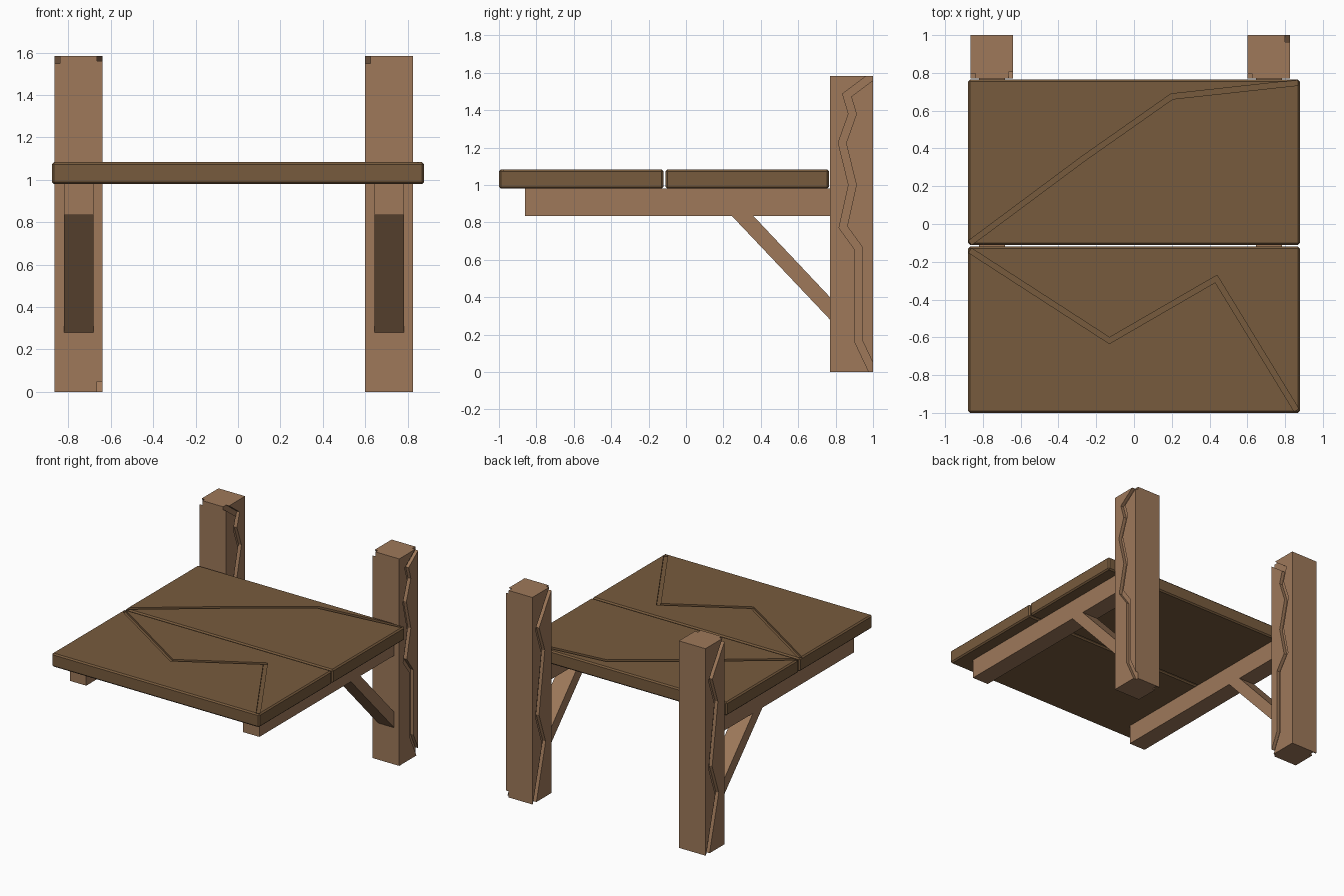
import bpy, bmesh
from mathutils import Vector

if "Cube" in bpy.data.objects:
    bpy.data.objects.remove(bpy.data.objects["Cube"])


def material(name, rgb):
    m = bpy.data.materials.new(name)
    m.diffuse_color = (*rgb, 1)
    m.use_nodes = True
    m.node_tree.nodes["Principled BSDF"].inputs["Base Color"].default_value = m.diffuse_color
    return m


PLANK = material("dark brown wood", (0.185, 0.104, 0.047))
TIMBER = material("light brown wood", (0.342, 0.190, 0.102))


def to_object(bm, name, mat):
    bmesh.ops.recalc_face_normals(bm, faces=bm.faces)
    me = bpy.data.meshes.new(name)
    bm.to_mesh(me)
    bm.free()
    me.materials.append(mat)
    ob = bpy.data.objects.new(name, me)
    bpy.context.collection.objects.link(ob)
    return ob


def box(name, lo, hi, mat, bevel=0):
    bm = bmesh.new()
    bmesh.ops.create_cube(bm, size=1)
    for v in bm.verts:
        v.co = Vector([(a + b) / 2 + c * (b - a) for a, b, c in zip(lo, hi, v.co)])
    if bevel:
        bmesh.ops.bevel(bm, geom=bm.edges[:], offset=bevel, segments=1, affect='EDGES')
    return to_object(bm, name, mat)


def carve(ob, path, width, place, inner, outer, mat):
    """Cut a zigzag crack: 2D path with mitred width, place(u, v, depth) -> 3D."""
    pts = [Vector(p) for p in path]
    bm = bmesh.new()
    rings = []
    for i, p in enumerate(pts):
        a = (p - pts[i - 1]).normalized() if i else None
        b = (pts[i + 1] - p).normalized() if i < len(pts) - 1 else None
        a, b = a or b, b or a
        t = (a + b).normalized()
        n = Vector((-t.y, t.x))
        n *= width / 2 / max(0.5, n.dot(Vector((-a.y, a.x))))
        rings.append([bm.verts.new(place(q.x, q.y, d)) for q, d in
                      ((p - n, inner), (p + n, inner), (p + n, outer), (p - n, outer))])
    for r, s in zip(rings, rings[1:]):
        for k in range(4):
            j = (k + 1) % 4
            bm.faces.new((r[k], r[j], s[j], s[k]))
    bm.faces.new(rings[0])
    bm.faces.new(rings[-1])
    cutter = to_object(bm, "crack_cutter", mat)
    cutter.hide_render = True
    mod = ob.modifiers.new("crack", 'BOOLEAN')
    mod.operation, mod.solver, mod.object = 'DIFFERENCE', 'EXACT', cutter
    bpy.context.view_layer.objects.active = ob
    bpy.ops.object.modifier_apply(modifier=mod.name)
    bpy.data.objects.remove(cutter)


# Table planks with a crack across each top
planks = [
    ("front_plank", -1.0, -0.12,
     [(-0.868, -0.14), (-0.13, -0.617), (0.435, -0.29), (0.86, -0.985)]),
    ("back_plank", -0.11, 0.765,
     [(-0.868, -0.10), (-0.27, 0.345), (0.2, 0.675), (0.868, 0.748)]),
]
for name, y0, y1, crack in planks:
    ob = box(name, (-0.878, y0, 0.98), (0.878, y1, 1.083), PLANK, 0.01)
    carve(ob, crack, 0.028, lambda u, v, d: (u, v, d), 1.068, 1.12, PLANK)

# Cracks on the post sides as (y, z)
crack_right = [(1.02, 1.60), (0.86, 1.48), (0.89, 1.38), (0.835, 1.225), (0.89, 1.0),
               (0.84, 0.775), (0.92, 0.665), (0.92, 0.17), (1.01, -0.02)]
crack_left = [(0.755, 1.61), (0.94, 1.32), (0.87, 1.12), (0.94, 0.65),
              (0.86, 0.42), (0.98, -0.03)]

for side, x0, flip in (("left", -0.865, True), ("right", 0.60, False)):
    # Upright post
    x1 = x0 + 0.225
    post = box(side + "_post", (x0, 0.77, 0), (x1, 1.0, 1.583), TIMBER)
    path = [(1.77 - y if flip else y, z) for y, z in crack_right]
    yz = lambda u, v, d: (d, u, v)
    carve(post, path, 0.04, yz, x1 - 0.025, x1 + 0.05, TIMBER)
    carve(post, crack_left, 0.04, yz, x0 + 0.025, x0 - 0.05, TIMBER)

    # Support beam under the planks
    b0, b1 = x0 + 0.045, x0 + 0.183
    box(side + "_beam", (b0, -0.86, 0.833), (b1, 0.775, 0.981), TIMBER)

    # Diagonal brace
    bm = bmesh.new()
    f = bm.faces.new([bm.verts.new((b0, y, z)) for y, z in
                      ((0.24, 0.84), (0.355, 0.84), (0.775, 0.395), (0.775, 0.275))])
    ext = bmesh.ops.extrude_face_region(bm, geom=[f])["geom"]
    bmesh.ops.translate(bm, vec=(b1 - b0, 0, 0),
                        verts=[g for g in ext if isinstance(g, bmesh.types.BMVert)])
    to_object(bm, side + "_brace", TIMBER)
